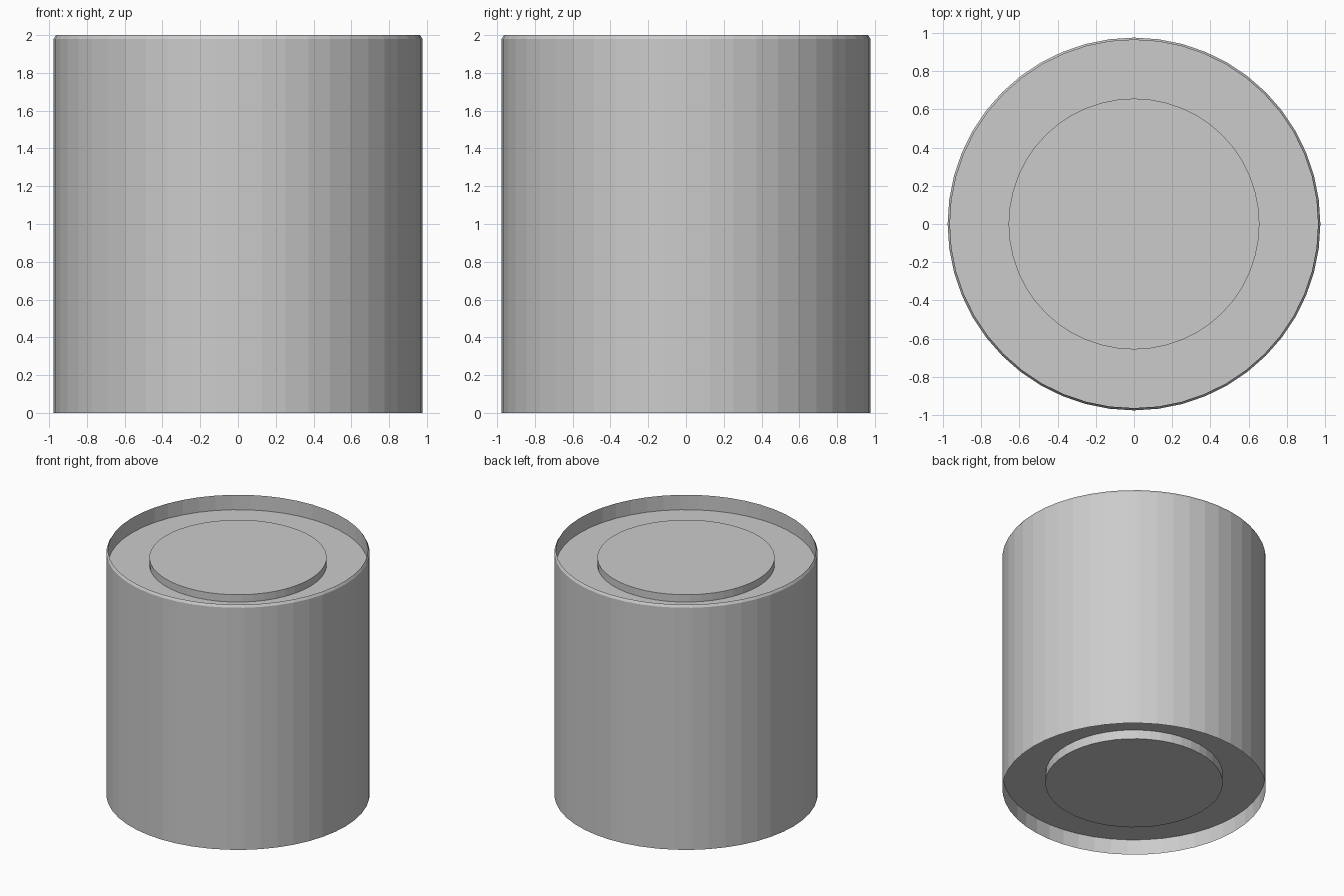
import bpy, bmesh
from math import cos, sin, tau

if "Cube" in bpy.data.objects:
    bpy.data.objects.remove(bpy.data.objects["Cube"])

SIDES = 48


def lathe(name, profile):
    """Revolve an (r, z) profile around z; r = 0 becomes a flat cap."""
    bm = bmesh.new()
    rings = [[bm.verts.new((r * cos(tau * i / SIDES), r * sin(tau * i / SIDES), z))
              for i in range(SIDES)] for r, z in profile]
    for a, b in zip(rings, rings[1:]):
        for i in range(SIDES):
            j = (i + 1) % SIDES
            bm.faces.new((a[i], a[j], b[j], b[i]))
    return name, bm, rings


def finish(name, bm):
    mesh = bpy.data.meshes.new(name)
    bm.to_mesh(mesh)
    bm.free()
    obj = bpy.data.objects.new(name, mesh)
    bpy.context.collection.objects.link(obj)
    return obj


# outer wall with a small bevel at the top rim
name, bm, rings = lathe("can_wall", [(0.976, 0), (0.976, 1.98), (0.964, 2.0)])
finish(name, bm)

# recessed top end with a raised centre panel
name, bm, rings = lathe("top_end", [(0.964, 2.0), (0.964, 1.878), (0.657, 1.878), (0.657, 1.938)])
bm.faces.new(rings[-1])
finish(name, bm)

# recessed bottom end with a raised centre panel
name, bm, rings = lathe("bottom_end", [(0.657, 0.05), (0.657, 0.125), (0.974, 0.125), (0.976, 0)])
bm.faces.new(rings[0][::-1])
bmesh.ops.reverse_faces(bm, faces=[f for f in bm.faces if len(f.verts) == 4])
for f in bm.faces:
    f.normal_update()
# downward-facing panels, boss side outward, rim side inward
for f in bm.faces:
    c, n = f.calc_center_median(), f.normal
    r = (c.x ** 2 + c.y ** 2) ** 0.5
    if abs(n.z) > 0.5:
        flip = n.z > 0
    else:
        outward = n.x * c.x + n.y * c.y > 0
        flip = outward != (r < 0.8)
    if flip:
        f.normal_flip()
finish(name, bm)
